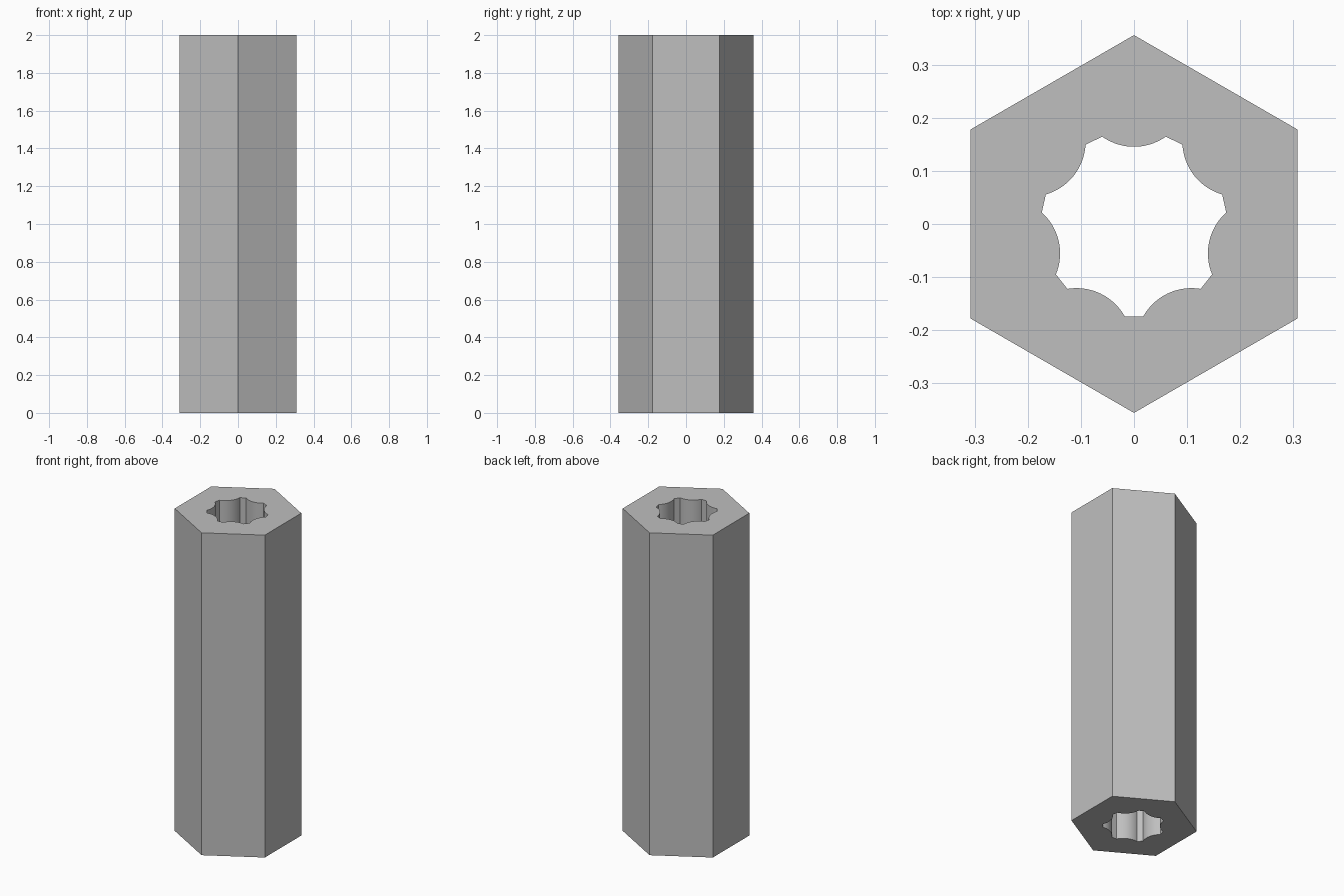
import bpy
import bmesh
from math import sin, cos, pi, radians
from mathutils import Vector

cube = bpy.data.objects.get("Cube")
if cube:
    bpy.data.objects.remove(cube, do_unlink=True)

HEIGHT = 2.0
HEX_RADIUS = 0.357
SOCKET_RADIUS = 0.1757
SOCKET_INNER = 0.146
LOBES = 7
HALF_BUMP = radians(20)
ARC_STEPS = 20


def polar(radius, angle):
    return Vector((radius * cos(angle), radius * sin(angle)))


def hex_profile():
    return [polar(HEX_RADIUS, pi / 2 + i * pi / 3) for i in range(6)]


def socket_profile():
    # Each lobe is a circular arc bulging inward; short flats join the lobes
    half_chord = SOCKET_RADIUS * sin(HALF_BUMP)
    sagitta = SOCKET_RADIUS * cos(HALF_BUMP) - SOCKET_INNER
    arc_radius = (half_chord ** 2 + sagitta ** 2) / (2 * sagitta)
    centre = SOCKET_INNER + arc_radius
    sweep = math_asin(half_chord / arc_radius)
    points = []
    for lobe in range(LOBES):
        mid = pi / 2 + lobe * 2 * pi / LOBES
        for k in range(ARC_STEPS + 1):
            t = sweep * (1 - 2 * k / ARC_STEPS)
            points.append(polar(centre, mid) + polar(arc_radius, mid + pi + t))
    return points


def math_asin(value):
    from math import asin
    return asin(value)


# Hexagonal bar with a lobed socket running right through it
bm = bmesh.new()
rims = {0: [], 1: []}
for profile in (hex_profile(), socket_profile()):
    low = [bm.verts.new((p.x, p.y, 0)) for p in profile]
    high = [bm.verts.new((p.x, p.y, HEIGHT)) for p in profile]
    for i in range(len(profile)):
        j = (i + 1) % len(profile)
        bm.faces.new((low[i], low[j], high[j], high[i]))
        rims[0].append(bm.edges.get((low[i], low[j])))
        rims[1].append(bm.edges.get((high[i], high[j])))

# End caps between the outer and inner rims
for rim in rims.values():
    bmesh.ops.triangle_fill(bm, edges=rim, use_beauty=True, use_dissolve=False)
bmesh.ops.recalc_face_normals(bm, faces=bm.faces[:])

mesh = bpy.data.meshes.new("hex_bar")
bm.to_mesh(mesh)
bm.free()
bar = bpy.data.objects.new("hex_bar", mesh)
bpy.context.collection.objects.link(bar)

# Plain grey metal
grey = bpy.data.materials.new("plain_grey")
grey.use_nodes = True
colour = (0.52, 0.52, 0.52, 1)
grey.diffuse_color = colour
grey.node_tree.nodes["Principled BSDF"].inputs["Base Color"].default_value = colour
mesh.materials.append(grey)

# Smooth lobes, crisp corners
bpy.ops.object.select_all(action="DESELECT")
bar.select_set(True)
bpy.context.view_layer.objects.active = bar
bpy.ops.object.shade_smooth_by_angle(angle=radians(25))
